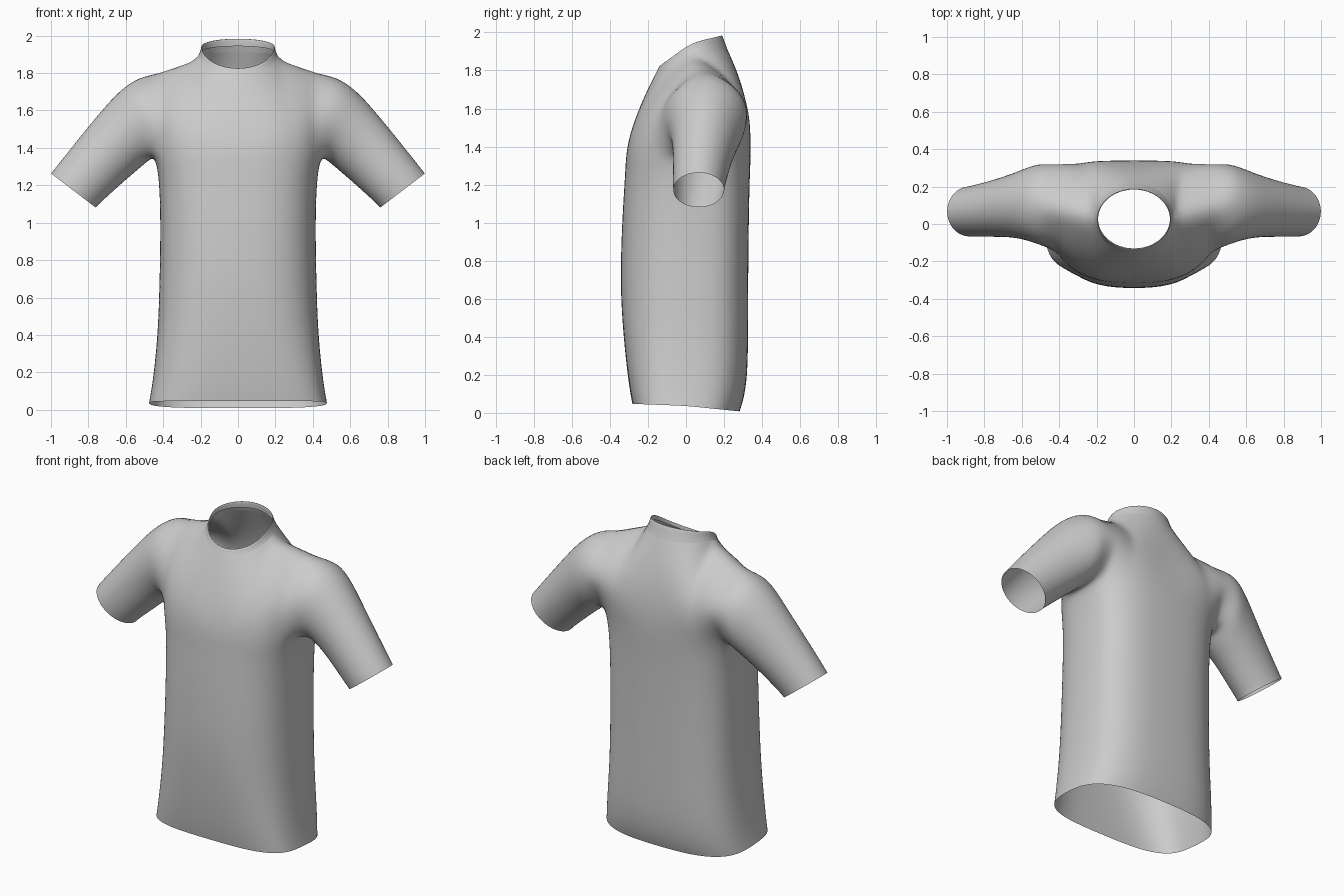
import bpy, bmesh
from math import sin, cos, pi, radians

if "Cube" in bpy.data.objects:
    bpy.data.objects.remove(bpy.data.objects["Cube"])


def finish(name, bm):
    """Right half -> mirrored, subdivided, smooth object."""
    bmesh.ops.recalc_face_normals(bm, faces=bm.faces)
    me = bpy.data.meshes.new(name)
    bm.to_mesh(me)
    bm.free()
    for p in me.polygons:
        p.use_smooth = True
    ob = bpy.data.objects.new(name, me)
    bpy.context.collection.objects.link(ob)
    m = ob.modifiers.new("mirror", 'MIRROR')
    m.use_clip = True
    m.merge_threshold = 0.002
    s = ob.modifiers.new("subsurf", 'SUBSURF')
    s.levels = s.render_levels = 2
    return ob


def bridge(bm, a, b, closed=False):
    n = len(a)
    for i in range(n if closed else n - 1):
        k = (i + 1) % n
        q = []
        for v in (a[i], a[k], b[k], b[i]):
            if v not in q:
                q.append(v)
        if len(q) > 2:
            bm.faces.new(q)


def mix(a, b, t):
    return a + (b - a) * t


def neck(theta, rx, ry, cy, zf, zs, zb):
    """Point on the neck opening: front, side and back heights blended."""
    s = sin(theta)
    z = mix(zs, zb, s) if s > 0 else mix(zs, zf, -s)
    return (max(rx * cos(theta), 0) if abs(theta) < 1.57 else 0, cy + ry * s, z)


def collar_base(theta):
    return neck(theta, 0.222, 0.195, 0.032, 1.79, 1.90, 1.91)


bm = bmesh.new()

# lower torso: z, half width, front y, back y
sections = [(0.037, .478, -.283, .283), (0.10, .466, -.295, .305), (0.22, .449, -.312, .325),
            (0.42, .430, -.332, .328), (0.65, .422, -.347, .328), (0.9, .417, -.342, .330),
            (1.1, .418, -.332, .333), (1.25, .426, -.322, .337), (1.36, .446, -.317, .342)]
phis = [-90, -78, -66, -55, -45, -35, -25, -12, 0, 12, 25, 35, 45, 55, 66, 78, 90]
rings = []
for z, w, f, b in sections:
    yc = 0.035 * min(z, 1)
    front_round = mix(0.58, 0.77, min(z / 0.6, 1))   # squarer front at the hem
    ring = []
    for d in phis:
        s, c = sin(radians(d)), cos(radians(d))
        e = front_round if d < 0 else 0.7
        x = 0 if abs(d) == 90 else w * c ** e
        y = yc + ((b - yc) * s ** e if s >= 0 else -(yc - f) * (-s) ** e)
        tilt = (0.11 if y > 0 else 0.04) * y * max(0, 1 - z / 0.6)
        ring.append(bm.verts.new((x, y, z - tilt)))
    rings.append(ring)
for a, b in zip(rings, rings[1:]):
    bridge(bm, a, b)
top = rings[-1]

# chest and back panels rising from the armpit row to neckline and shoulder seam
K = 5


def edge_point(j, side):
    if j <= 3:
        return collar_base(side * radians(90 - 30 * j))
    t = (j - 3) / 3
    return (mix(.222, .43, t), mix(.032, .085, t), mix(1.90, 1.822, t))


seam = {j: bm.verts.new(edge_point(j, 1)) for j in range(3, 7)}


def panel(side):
    cols = []
    for j in range(7):
        base = top[j] if side < 0 else top[16 - j]
        p0, p1 = base.co, edge_point(j, side)
        col = [base]
        power = mix(1.35, 2.0, j / 6) if side < 0 else 2.1
        rise = 1 if j < 2 else mix(1, 0.85, (j - 1) / 5)
        for k in range(1, K):
            s = k / K
            y = mix(p0.y, p1[1], s ** power)
            if side > 0:
                y += 0.15 * (j / 6) ** 1.3 * sin(pi * s)
            else:
                y -= 0.025 * (j / 6) * sin(pi * s)
            col.append(bm.verts.new((mix(p0.x, p1[0], s), y, mix(p0.z, p1[2], s ** rise))))
        col.append(seam[j] if j >= 3 else bm.verts.new(p1))
        cols.append(col)
    for a, b in zip(cols, cols[1:]):
        bridge(bm, a, b)
    return cols[6]


front, back = panel(-1), panel(1)

# sleeve lofted out of the armhole: bottom x, z; top x, z; front y, back y
loop = [top[8], top[7]] + front + back[-2::-1] + [top[9]]
sleeve = [(.487, 1.318, .53, 1.785, -.112, .328), (.54, 1.272, .63, 1.718, -.085, .297),
          (.60, 1.222, .73, 1.607, -.071, .264), (.675, 1.155, .86, 1.447, -.070, .230),
          (.742, 1.095, .975, 1.302, -.070, .206), (.757, 1.078, 1.003, 1.266, -.068, .202)]
n = len(loop)
for bx, bz, tx, tz, yf, yb in sleeve:
    ring = []
    for i in range(n):
        a = 2 * pi * i / n
        t = (1 - cos(a)) / 2
        ring.append(bm.verts.new((mix(bx, tx, t), (yf + yb) / 2 - (yb - yf) / 2 * 1.02 * sin(a),
                                  mix(bz, tz, t))))
    bridge(bm, loop, ring, True)
    loop = ring
finish("shirt_body", bm)

# collar band standing on the neckline, with a rim turned inside
bm = bmesh.new()
thetas = [radians(-90 + 30 * i) for i in range(7)]
bands = [[collar_base(t) for t in thetas]]
for args in [(.210, .184, .028, 1.800, 1.922, 1.948), (.207, .172, .026, 1.822, 1.946, 1.988),
             (.200, .164, .026, 1.820, 1.944, 1.986), (.202, .166, .028, 1.800, 1.915, 1.945)]:
    bands.append([neck(t, *args) for t in thetas])
rows = [[bm.verts.new(p) for p in b] for b in bands]
for a, b in zip(rows, rows[1:]):
    bridge(bm, a, b)
finish("collar", bm)
